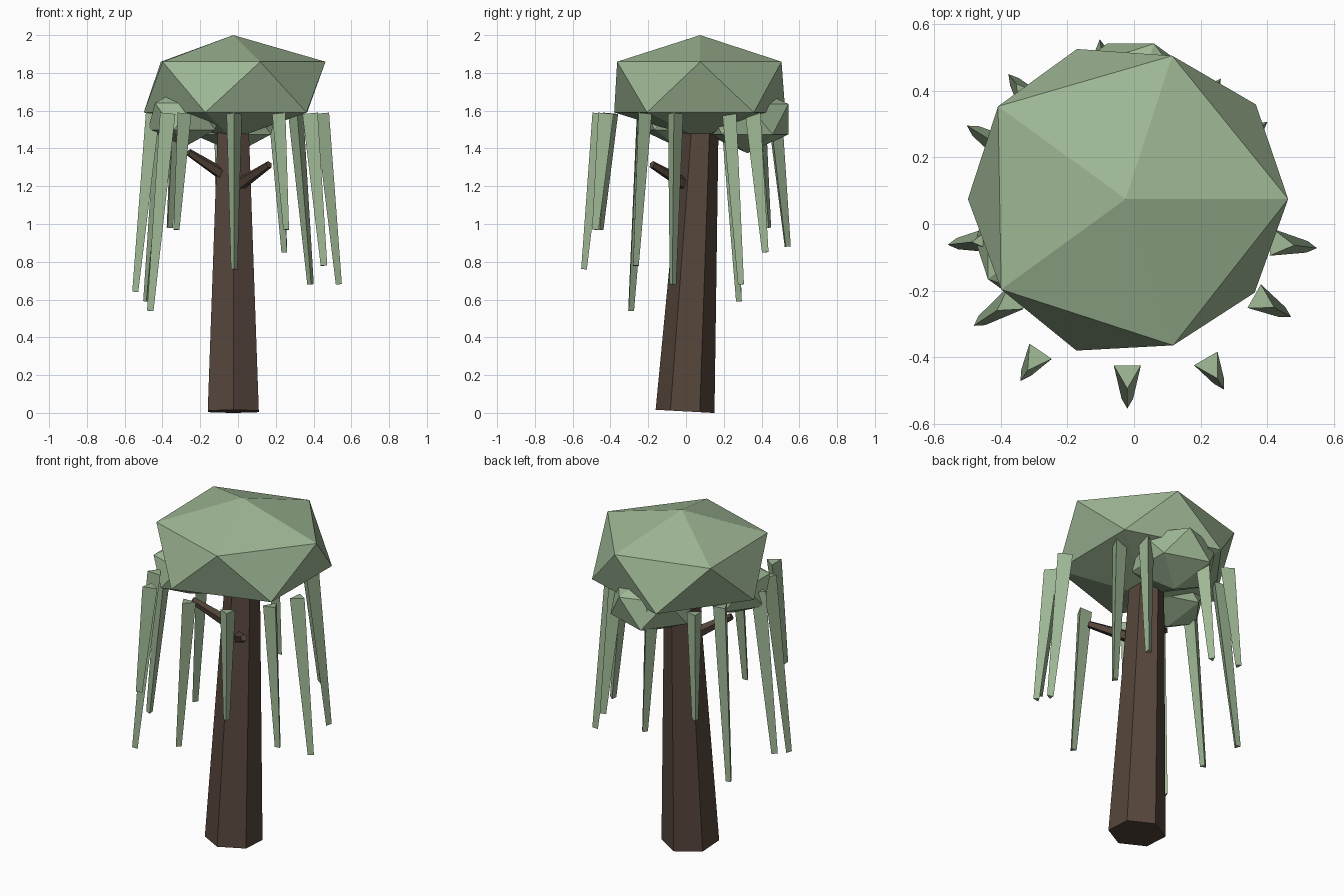
import bpy, bmesh, math
from mathutils import Vector

if "Cube" in bpy.data.objects:
    bpy.data.objects.remove(bpy.data.objects["Cube"])


def material(name, rgb):
    m = bpy.data.materials.new(name)
    m.diffuse_color = (*rgb, 1)
    m.use_nodes = True
    m.node_tree.nodes["Principled BSDF"].inputs["Base Color"].default_value = m.diffuse_color
    return m


BARK = material("bark brown", (0.092, 0.061, 0.044))
LEAF = material("leaf green", (0.345, 0.475, 0.300))


def finish(bm, name, mat):
    bmesh.ops.recalc_face_normals(bm, faces=bm.faces)
    me = bpy.data.meshes.new(name)
    bm.to_mesh(me)
    bm.free()
    me.materials.append(mat)
    ob = bpy.data.objects.new(name, me)
    bpy.context.collection.objects.link(ob)
    return ob


def frustum(name, a, b, ra, rb, sides, facing, mat):
    """Tapered prism from a to b, with its first corner turned towards 'facing'."""
    a, b, facing = Vector(a), Vector(b), Vector(facing)
    axis = (b - a).normalized()
    u = (facing - axis * facing.dot(axis)).normalized()
    w = axis.cross(u)
    bm = bmesh.new()
    rings = []
    for p, r in ((a, ra), (b, rb)):
        ring = []
        for i in range(sides):
            t = 2 * math.pi * i / sides
            ring.append(bm.verts.new(p + r * (u * math.cos(t) + w * math.sin(t))))
        rings.append(ring)
        bm.faces.new(ring)
    for i in range(sides):
        j = (i + 1) % sides
        bm.faces.new((rings[0][i], rings[0][j], rings[1][j], rings[1][i]))
    return finish(bm, name, mat)


def leaf_clump(name, centre, radius, height, wobble=None):
    """Squashed 20-sided ball; wobble holds one width factor per corner."""
    bm = bmesh.new()
    bmesh.ops.create_icosphere(bm, subdivisions=1, radius=1)
    for i, v in enumerate(bm.verts):
        k = radius * (wobble[i] if wobble else 1)
        v.co = Vector(centre) + Vector((v.co.x * k, v.co.y * k, v.co.z * height))
        if wobble and i in (0, 11):          # flatten the poles a little
            v.co.z -= math.copysign(0.025, v.co.z - centre[2])
    return finish(bm, name, LEAF)


# Leaning six-sided trunk
frustum("trunk", (-0.025, -0.005, 0.008), (-0.025, 0.077, 1.5),
        0.156, 0.095, 6, (0, 1, 0), BARK)

# Two short branches
frustum("right_branch", (-0.02, 0.03, 1.19), (0.165, -0.18, 1.315),
        0.038, 0.02, 5, (0, 0, 1), BARK)
frustum("left_branch", (-0.03, 0.05, 1.23), (-0.262, -0.055, 1.38),
        0.038, 0.02, 5, (0, 0, 1), BARK)

# Canopy: one large clump and two small ones
leaf_clump("canopy", (-0.025, 0.075, 1.725), 0.53, 0.30,
           [1, 1.01, 1.01, 1.0, 1.0, 1.02, 0.975, 0.975, 1.0, 0.955, 1.03, 1])
leaf_clump("back_clump", (-0.01, 0.325, 1.555), 0.255, 0.18)
leaf_clump("left_clump", (-0.28, -0.05, 1.57), 0.22, 0.16)

# Hanging three-sided strands, given by their tips (x, y, z)
TIPS = [(-0.02, -0.535, 0.76), (0.26, -0.48, 0.97), (0.455, -0.27, 0.78),
        (0.53, -0.07, 0.68), (0.385, 0.295, 0.68), (0.25, 0.42, 0.85),
        (-0.1, 0.535, 0.88), (-0.365, 0.435, 0.98), (-0.485, 0.285, 0.59),
        (-0.54, -0.06, 0.64), (-0.465, -0.295, 0.54), (-0.33, -0.455, 0.97)]
for n, (x, y, z) in enumerate(TIPS):
    tip = Vector((x, y, z))
    out = Vector((x + 0.02, y, 0)).normalized()
    top = tip - out * 0.105 * (1.585 - z)
    top.z = 1.585
    frustum(f"strand_{n + 1}", top, tip, 0.047, 0.02, 3, out, LEAF)
